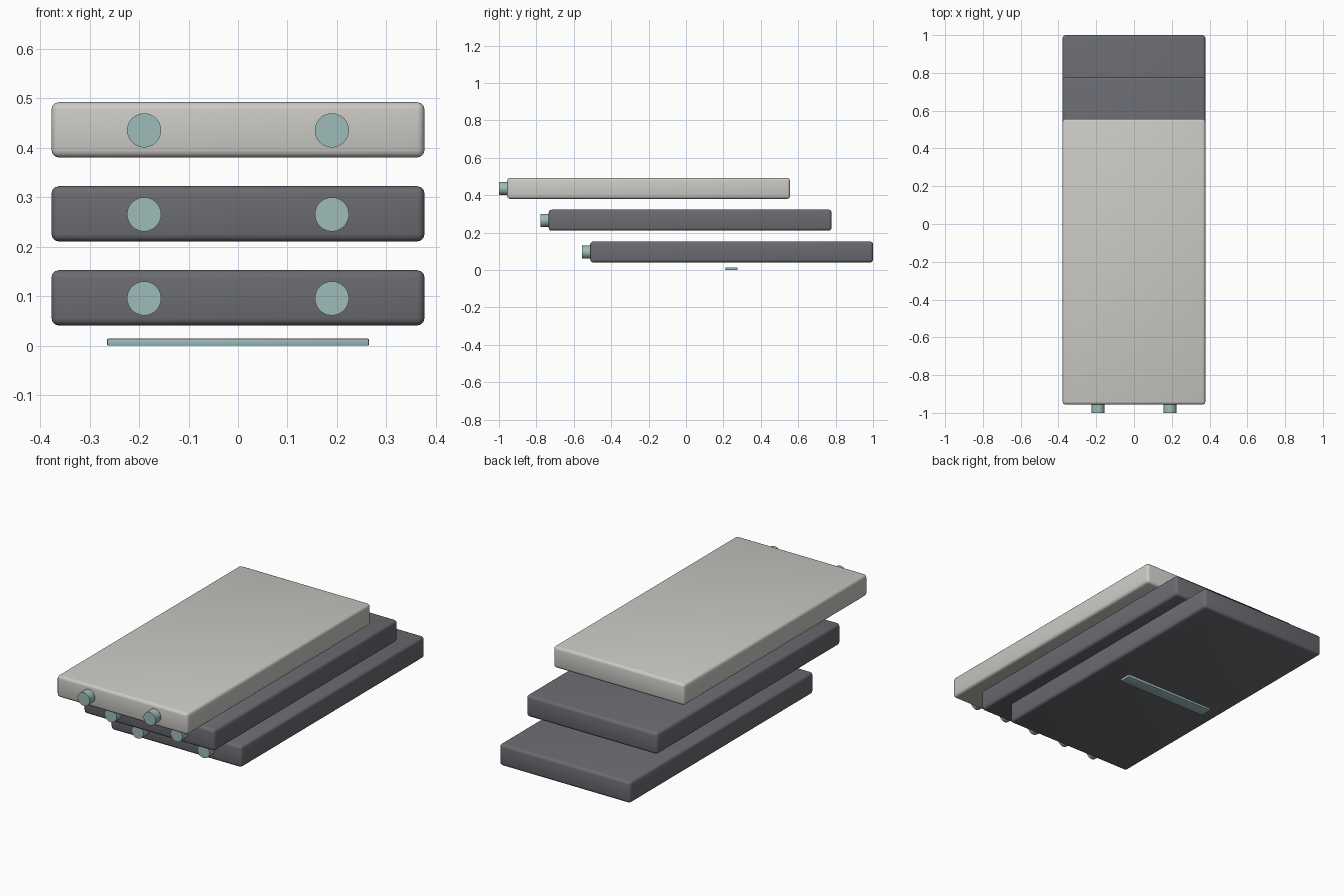
import bpy
import math

if "Cube" in bpy.data.objects:
    bpy.data.objects.remove(bpy.data.objects["Cube"])


def material(name, rgb):
    m = bpy.data.materials.new(name)
    m.diffuse_color = (*rgb, 1.0)
    m.use_nodes = True
    m.node_tree.nodes["Principled BSDF"].inputs["Base Color"].default_value = m.diffuse_color
    return m


PALE = material("pale_grey", (0.60, 0.59, 0.56))
DARK = material("dark_grey", (0.145, 0.147, 0.165))
TEAL = material("pale_teal", (0.34, 0.50, 0.48))


def finish(name, mat, bevel, segments):
    """Name, colour, bevel and smooth the active object."""
    ob = bpy.context.object
    ob.name = name
    bpy.ops.object.transform_apply(location=False, rotation=True, scale=True)
    ob.data.materials.append(mat)
    if bevel:
        mod = ob.modifiers.new("rounded_edges", 'BEVEL')
        mod.width = bevel
        mod.segments = segments
        bpy.ops.object.modifier_apply(modifier=mod.name)
    bpy.ops.object.shade_smooth_by_angle(angle=math.radians(35))
    return ob


def box(name, center, size, mat, bevel, segments=3):
    bpy.ops.mesh.primitive_cube_add(size=1, location=center)
    bpy.context.object.scale = size
    return finish(name, mat, bevel, segments)


def peg(name, x, y_front, y_back, z, radius, mat):
    bpy.ops.mesh.primitive_cylinder_add(
        vertices=48, radius=radius, depth=y_back - y_front,
        location=(x, (y_front + y_back) / 2, z), rotation=(math.pi / 2, 0, 0))
    return finish(name, mat, 0, 0)


WIDTH, LENGTH, HEIGHT = 0.755, 1.512, 0.112
PEG_OUT, PEG_IN = 0.044, 0.02

# Three staggered slabs, each stepping forward and up, with two front pegs
for i, (level, mat) in enumerate((("lower", DARK), ("middle", DARK), ("upper", PALE))):
    front = -0.512 - 0.222 * i
    z = 0.0965 + 0.170 * i
    box(level + "_slab", (0, front + LENGTH / 2, z), (WIDTH, LENGTH, HEIGHT), mat, 0.015)
    for side, x in (("left", -0.19), ("right", 0.19)):
        peg(f"{level}_{side}_peg", x, front - PEG_OUT, front + PEG_IN, z - 0.001, 0.0345, TEAL)

# Thin bar floating below the lowest slab
box("base_bar", (0, 0.244, 0.007), (0.53, 0.064, 0.014), TEAL, 0.002, 2)
